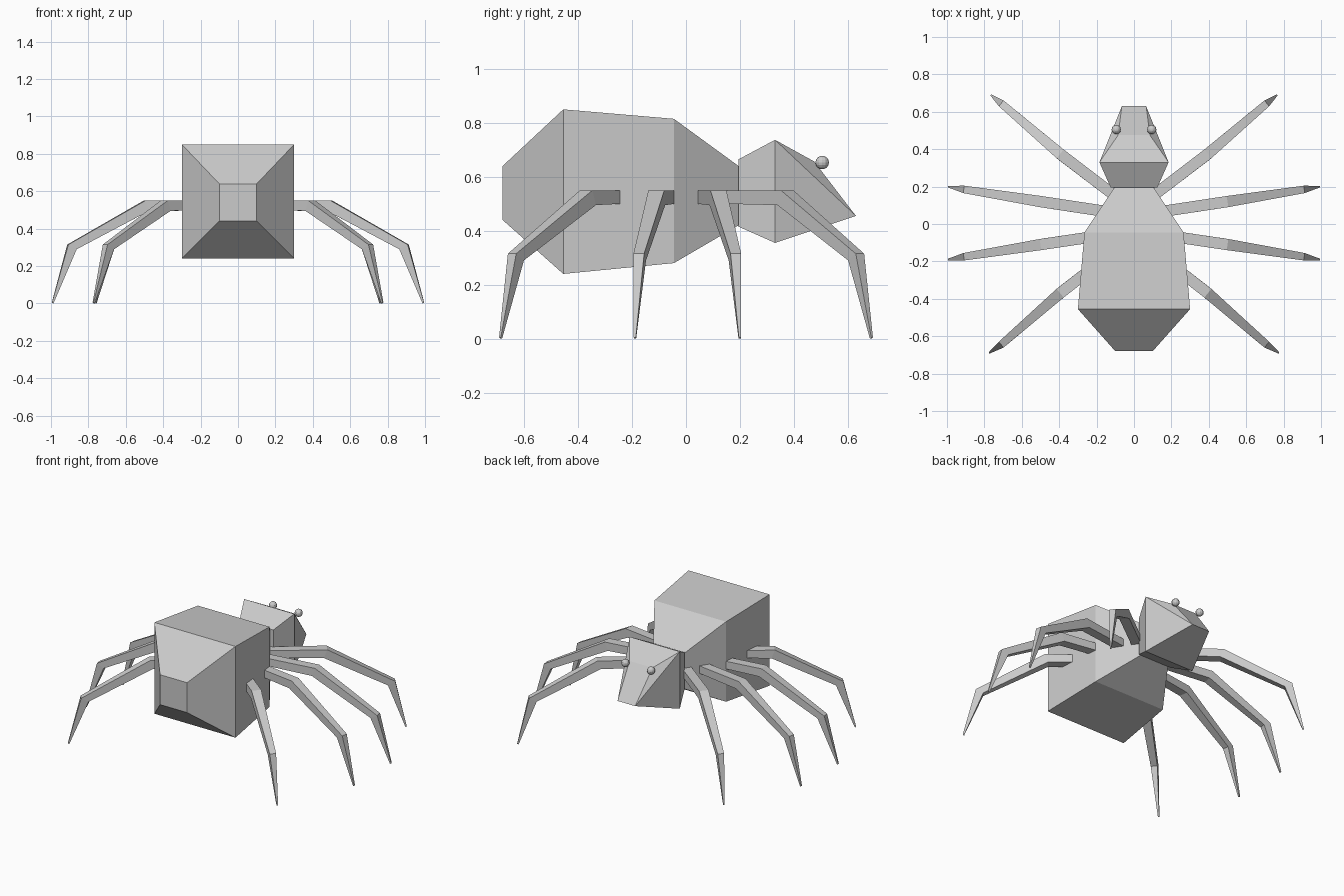
import bpy, bmesh
from mathutils import Vector

cube = bpy.data.objects.get("Cube")
if cube:
    bpy.data.objects.remove(cube)

grey = bpy.data.materials.new("plain_grey")
grey.use_nodes = True
grey.diffuse_color = (0.6, 0.6, 0.6, 1)
grey.node_tree.nodes["Principled BSDF"].inputs["Base Color"].default_value = (0.6, 0.6, 0.6, 1)


def add_object(name, bm):
    bmesh.ops.recalc_face_normals(bm, faces=bm.faces)
    mesh = bpy.data.meshes.new(name)
    bm.to_mesh(mesh)
    bm.free()
    mesh.materials.append(grey)
    obj = bpy.data.objects.new(name, mesh)
    bpy.context.collection.objects.link(obj)
    return obj


def ring(y, half, low, high):
    return [(x, y, z) for x in (-half, half) for z in (low, high)]


def faceted_solid(name, points):
    bm = bmesh.new()
    for p in points:
        bm.verts.new(p)
    bmesh.ops.convex_hull(bm, input=bm.verts)
    bmesh.ops.dissolve_limit(bm, angle_limit=0.02, verts=bm.verts, edges=bm.edges)
    return add_object(name, bm)


# Abdomen: square rings, swollen towards the front
faceted_solid("abdomen", ring(-0.68, 0.10, 0.44, 0.64) + ring(-0.455, 0.30, 0.24, 0.85)
              + ring(-0.045, 0.265, 0.28, 0.815) + ring(0.195, 0.105, 0.42, 0.64))

# Head: square rings, then a raised brow and a narrow mouth edge
brow_and_mouth = [(s * x, y, z) for s in (-1, 1)
                  for x, y, z in ((0.085, 0.475, 0.657), (0.065, 0.63, 0.455))]
faceted_solid("head", ring(0.195, 0.125, 0.415, 0.665) + ring(0.33, 0.185, 0.355, 0.737)
              + brow_and_mouth)


# Legs: tapered four-sided tubes through hip, knee, ankle and tip
def leg(name, side, path):
    # top height, bottom height, inward shift of the bottom, half width
    sections = ((0.55, 0.50, 0.0, 0.03), (0.55, 0.495, 0.02, 0.03),
                (0.315, 0.29, 0.045, 0.02), (0.005, 0.0, 0.008, 0.004))
    points = [Vector((side * x, y, 0)) for x, y in path]
    out = (points[-1] - points[0]).normalized()
    across = Vector((-out.y, out.x, 0))
    bm = bmesh.new()
    rings = []
    for p, (top, bottom, shift, half) in zip(points, sections):
        upper = p + Vector((0, 0, top))
        lower = p - out * shift + Vector((0, 0, bottom))
        rings.append([bm.verts.new(v) for v in (upper + across * half, upper - across * half,
                                                lower - across * half, lower + across * half)])
    for a, b in zip(rings, rings[1:]):
        for i in range(4):
            j = (i + 1) % 4
            bm.faces.new((a[i], a[j], b[j], b[i]))
    bm.faces.new(rings[0])
    bm.faces.new(rings[-1])
    add_object(name, bm)


leg_paths = {
    "first": ((0.12, 0.165), (0.395, 0.375), (0.71, 0.645), (0.765, 0.69)),
    "second": ((0.17, 0.07), (0.50, 0.12), (0.91, 0.185), (0.995, 0.2)),
    "third": ((0.23, -0.07), (0.50, -0.11), (0.91, -0.175), (0.995, -0.19)),
    "fourth": ((0.26, -0.265), (0.395, -0.37), (0.71, -0.645), (0.775, -0.69)),
}
for side, label in ((1, "left"), (-1, "right")):
    for pair, path in leg_paths.items():
        leg(f"{pair}_leg_{label}", side, path)

    # Eye bead on the brow
    bm = bmesh.new()
    bmesh.ops.create_uvsphere(bm, u_segments=12, v_segments=8, radius=0.025)
    eye = add_object(f"eye_{label}", bm)
    eye.location = (side * 0.095, 0.505, 0.653)
